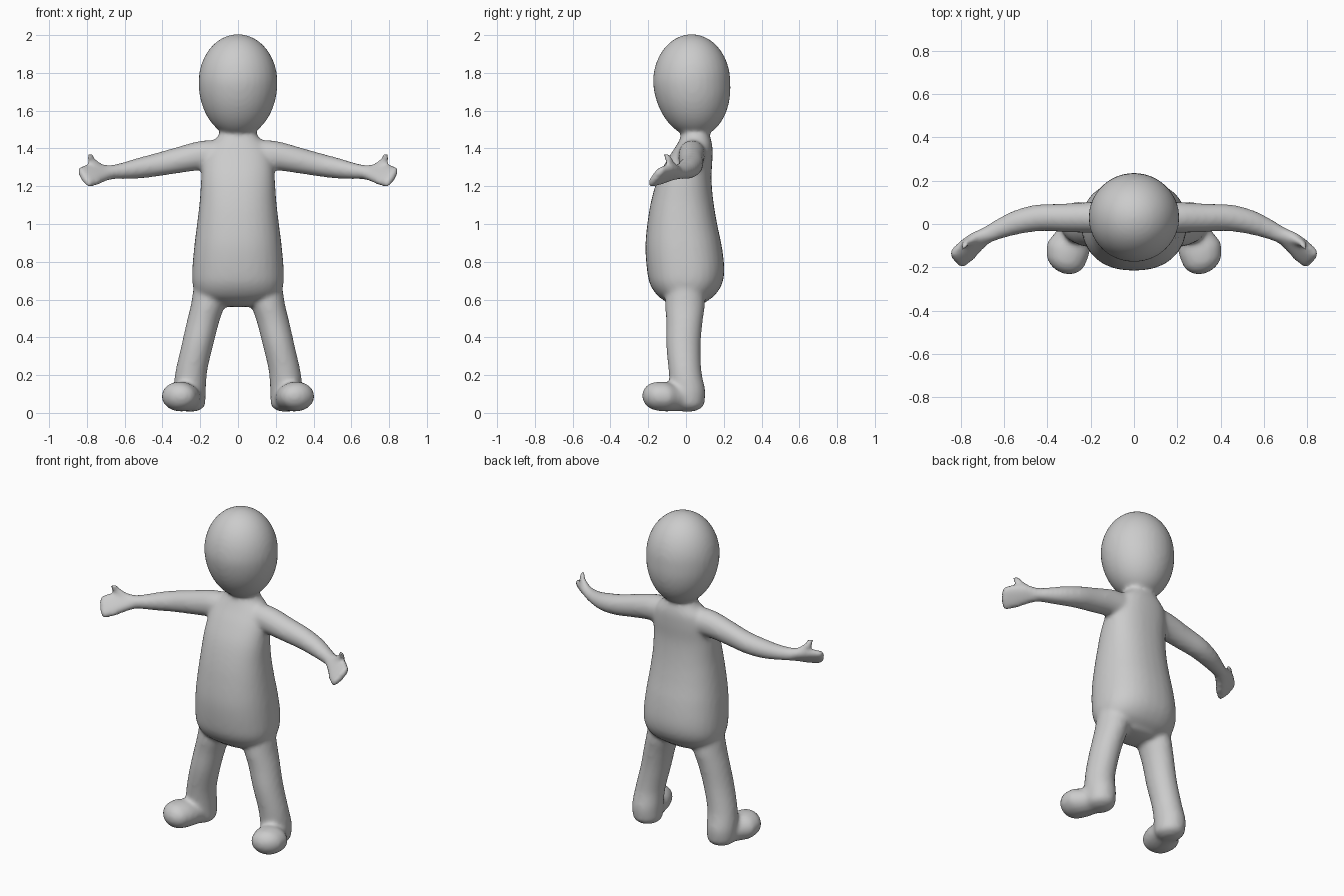
import bpy, bmesh, math
from mathutils import Vector

if "Cube" in bpy.data.objects:
    bpy.data.objects.remove(bpy.data.objects["Cube"])

bm = bmesh.new()


def smooth_path(stations, steps=4):
    """Catmull-Rom through stations of (centre, half axis u, half axis v)."""
    out, n = [], len(stations)
    for i in range(n - 1):
        quad = [stations[max(0, min(n - 1, i + k))] for k in (-1, 0, 1, 2)]
        for s in range(steps):
            t = s / steps
            out.append(tuple(
                0.5 * (2 * b + (c - a) * t + (2 * a - 5 * b + 4 * c - d) * t * t
                       + (3 * b - a - 3 * c + d) * t ** 3)
                for a, b, c, d in zip(*quad)))
    return out + [stations[-1]]


def rounded_end(a, b, length):
    """Shrinking rings that dome the end at ring b, coming from ring a."""
    d = (b[0] - a[0]).normalized() * length
    return [(b[0] + d * math.sin(t), b[1] * math.cos(t), b[2] * math.cos(t))
            for t in (0.4, 0.8, 1.15, 1.4)]


def loft(stations, side=1, caps=(0.01, 0.01), power=2.0, segs=32):
    """Closed skin over elliptical rings; side=-1 mirrors it in x."""
    rings = smooth_path([tuple(Vector(p) for p in s) for s in stations])
    rings = (rounded_end(rings[1], rings[0], caps[0])[::-1] + rings
             + rounded_end(rings[-2], rings[-1], caps[1]))
    loops = []
    for c, u, v in rings:
        loop = []
        for k in range(segs):
            a = 2 * math.pi * k / segs
            ca, sa = math.cos(a), math.sin(a)
            p = (c + u * math.copysign(abs(ca) ** (2 / power), ca)
                 + v * math.copysign(abs(sa) ** (2 / power), sa))
            loop.append(bm.verts.new((p.x * side, p.y, p.z)))
        loops.append(loop)
    for a, b in zip(loops, loops[1:]):
        for k in range(segs):
            j = (k + 1) % segs
            bm.faces.new((a[k], a[j], b[j], b[k]))
    bm.faces.new(loops[0])
    bm.faces.new(loops[-1])


def level(z, x, rx, y0, y1):
    """Horizontal ring reaching from y0 to y1."""
    return ((x, (y0 + y1) / 2, z), (rx, 0, 0), (0, (y1 - y0) / 2, 0))


# torso and neck: z, half width, front y, back y
torso = [(0.585, 0.15, -0.10, 0.10), (0.62, 0.215, -0.15, 0.15),
         (0.68, 0.24, -0.19, 0.19), (0.76, 0.242, -0.207, 0.203),
         (0.88, 0.232, -0.215, 0.19), (1.00, 0.217, -0.205, 0.165),
         (1.12, 0.203, -0.185, 0.145), (1.24, 0.195, -0.15, 0.135),
         (1.34, 0.185, -0.10, 0.14), (1.41, 0.16, -0.055, 0.14),
         (1.455, 0.115, -0.03, 0.13), (1.49, 0.095, -0.02, 0.12),
         (1.54, 0.10, -0.04, 0.125)]
loft([level(z, 0, r, a, b) for z, r, a, b in torso], caps=(0.025, 0.02), power=2.3)

# egg-shaped head, longer below its widest level
head = []
for i in range(1, 16):
    t = -math.pi / 2 + math.pi * i / 16
    r, z = math.cos(t), math.sin(t)
    head.append(((0, 0.03 + max(0, -z) * 0.02, 1.75 + z * (0.255 if z > 0 else 0.29)),
                 (0.209 * r, 0, 0), (0, 0.205 * r, 0)))
loft(head, caps=(0.004, 0.004))

for side in (1, -1):
    # arm: x, y, z, half depth, half height
    arm = [(0.08, 0.035, 1.365, 0.075, 0.08), (0.20, 0.03, 1.362, 0.071, 0.078),
           (0.32, 0.028, 1.338, 0.066, 0.07), (0.44, 0.028, 1.312, 0.061, 0.062),
           (0.54, 0.008, 1.293, 0.055, 0.054), (0.62, -0.022, 1.28, 0.046, 0.043),
           (0.70, -0.06, 1.272, 0.036, 0.035)]
    loft([((x, y, z), (0.2 * d, d, 0), (0, 0, h)) for x, y, z, d, h in arm], side)

    # flat open hand, palm turned forward and up
    across = Vector((0.045, 0.055, 0.075)).normalized()
    thick = Vector((0.77, -0.62, -0.08)).cross(across).normalized()
    hand = [(0.67, -0.045, 1.274, 0.036, 0.034), (0.725, -0.08, 1.27, 0.056, 0.031),
            (0.775, -0.125, 1.258, 0.068, 0.028), (0.815, -0.16, 1.25, 0.068, 0.023)]
    loft([((x, y, z), across * w, thick * t) for x, y, z, w, t in hand],
         side, (0.01, 0.02), 2.6)

    # thumb
    thumb = [(0.715, -0.055, 1.285, 0.026), (0.75, -0.075, 1.315, 0.022),
             (0.778, -0.09, 1.34, 0.019), (0.783, -0.102, 1.362, 0.018)]
    loft([((x, y, z), (r, -r * 0.3, -r * 0.5), (0, r, 0)) for x, y, z, r in thumb],
         side, (0.01, 0.018))

    # leg: z, centre x, half width, front y, back y
    leg = [(0.70, 0.14, 0.09, -0.10, 0.09), (0.58, 0.158, 0.09, -0.11, 0.10),
           (0.48, 0.186, 0.086, -0.105, 0.088), (0.36, 0.215, 0.084, -0.105, 0.078),
           (0.22, 0.247, 0.084, -0.092, 0.082), (0.12, 0.256, 0.086, -0.085, 0.102),
           (0.05, 0.255, 0.083, -0.08, 0.098)]
    loft([level(z, x, r, a, b) for z, x, r, a, b in leg], side, (0.02, 0.045))

    # foot, splayed outwards to a round toe
    foot = [(0.25, 0.03, 0.078, 0.07, 0.07), (0.275, -0.05, 0.08, 0.08, 0.071),
            (0.302, -0.11, 0.086, 0.096, 0.079), (0.312, -0.15, 0.088, 0.092, 0.077)]
    loft([((x, y, z), (w, w * 0.3, 0), (0, 0, h)) for x, y, z, w, h in foot],
         side, (0.05, 0.08))

bmesh.ops.recalc_face_normals(bm, faces=bm.faces[:])
mesh = bpy.data.meshes.new("figure_body")
bm.to_mesh(mesh)
bm.free()
body = bpy.data.objects.new("figure_body", mesh)
bpy.context.collection.objects.link(body)

# fuse the parts into one soft skin
fuse = body.modifiers.new("fuse", 'REMESH')
fuse.mode = 'VOXEL'
fuse.voxel_size = 0.012
fuse.use_smooth_shade = True
soften = body.modifiers.new("soften", 'SMOOTH')
soften.factor = 0.5
soften.iterations = 10

grey = bpy.data.materials.new("plain grey")
grey.diffuse_color = (0.6, 0.6, 0.6, 1)
grey.use_nodes = True
grey.node_tree.nodes["Principled BSDF"].inputs["Base Color"].default_value = grey.diffuse_color
mesh.materials.append(grey)
for p in mesh.polygons:
    p.use_smooth = True
